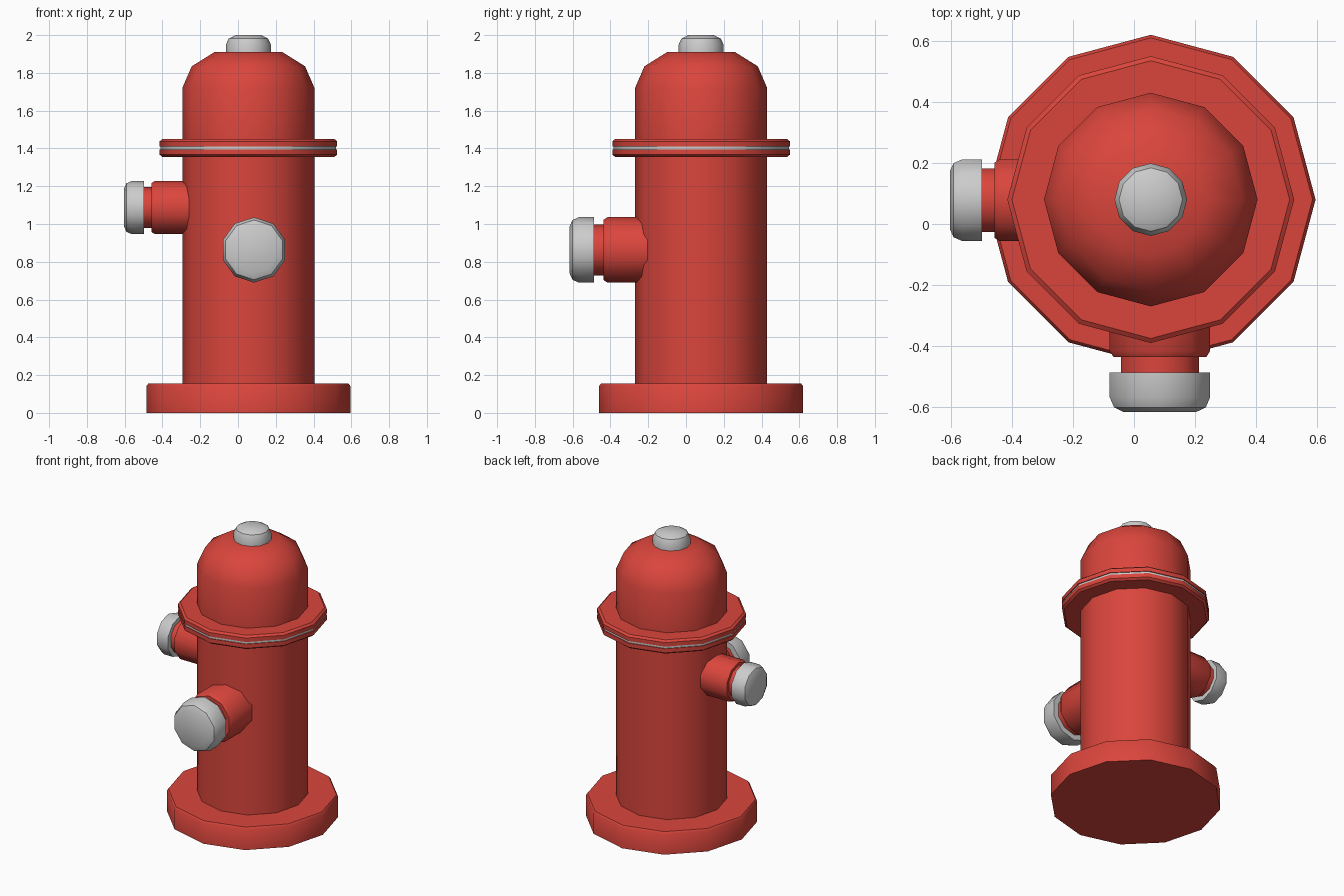
import bpy, math
from mathutils import Matrix, Vector

if "Cube" in bpy.data.objects:
    bpy.data.objects.remove(bpy.data.objects["Cube"])

red = bpy.data.materials.new("red_paint")
red.diffuse_color = (0.70, 0.06, 0.045, 1)
red.use_nodes = True
red.node_tree.nodes["Principled BSDF"].inputs["Base Color"].default_value = red.diffuse_color

CENTRE = (0.055, 0.08, 0)


def lathe(name, profile, sides, matrix, material=None, closed=False):
    """Revolve (radius, height) points around local z; zero radius makes a pole."""
    verts, faces, rings = [], [], []
    for r, h in profile:
        n = 1 if r == 0 else sides
        rings.append([len(verts) + i for i in range(n)])
        for i in range(n):
            a = 2 * math.pi * i / sides
            verts.append(matrix @ Vector((r * math.cos(a), r * math.sin(a), h)))
    pairs = list(zip(rings, rings[1:]))
    if closed:
        pairs.append((rings[-1], rings[0]))
    for lo, hi in pairs:
        if len(lo) == 1:
            faces.append(hi[::-1])
        elif len(hi) == 1:
            faces.append(lo)
        else:
            for i in range(sides):
                j = (i + 1) % sides
                faces.append((lo[i], lo[j], hi[j], hi[i]))
    mesh = bpy.data.meshes.new(name)
    mesh.from_pydata(verts, [], faces)
    obj = bpy.data.objects.new(name, mesh)
    bpy.context.collection.objects.link(obj)
    if material:
        mesh.materials.append(material)
    bpy.ops.object.select_all(action='DESELECT')
    obj.select_set(True)
    bpy.context.view_layer.objects.active = obj
    bpy.ops.object.shade_smooth_by_angle(angle=math.radians(38))
    return obj


def outlet(name, origin, direction, s, length):
    """Collar, neck and grey cap; s scales radii, length runs from origin to cap tip."""
    d = Vector(direction)
    up = Vector((0, 0, 1))          # first polygon corner points up
    side = d.cross(up)
    m = Matrix((up, side, d)).transposed().to_4x4()
    m.translation = origin
    cap = length - 0.13 * s         # back of the cap
    end = cap - 0.05 * s            # end of the collar
    lathe(name + "_pipe", [(0, 0), (0.173 * s, 0), (0.173 * s, end - 0.02 * s),
                           (0.16 * s, end), (0.135 * s, end),
                           (0.135 * s, cap + 0.01), (0, cap + 0.01)], 10, m, red)
    lathe(name + "_cap", [(0, cap), (0.173 * s, cap), (0.173 * s, cap + 0.082 * s),
                          (0.158 * s, cap + 0.115 * s), (0.125 * s, length),
                          (0, length)], 10, m)


axis = Matrix.Translation(CENTRE)

# Base, barrel and lower flange
lathe("barrel", [(0, 0), (0.54, 0), (0.54, 0.142), (0.53, 0.155), (0.35, 0.155),
                 (0.35, 1.355), (0.455, 1.355), (0.47, 1.367), (0.47, 1.395),
                 (0, 1.395)], 12, axis, red)

# Grey gasket between the flanges
lathe("gasket", [(0.3, 1.395), (0.464, 1.395), (0.464, 1.41), (0.3, 1.41)],
      12, axis, closed=True)

# Upper flange and domed bonnet
lathe("bonnet", [(0, 1.41), (0.47, 1.41), (0.47, 1.438), (0.455, 1.45), (0.35, 1.45),
                 (0.35, 1.72), (0.30, 1.835), (0.18, 1.91), (0, 1.91)],
      12, axis, red)

# Top bolt
lathe("top_bolt", [(0, 1.9), (0.119, 1.9), (0.119, 1.95), (0.104, 1.982),
                   (0.068, 2.0), (0, 2.0)], 12, axis)

# Large front outlet and smaller side outlet
outlet("front_outlet", (0.085, -0.15, 0.863), (0, -1, 0), 1.0, 0.466)
outlet("side_outlet", (-0.19, 0.078, 1.087), (-1, 0, 0), 0.81, 0.413)
